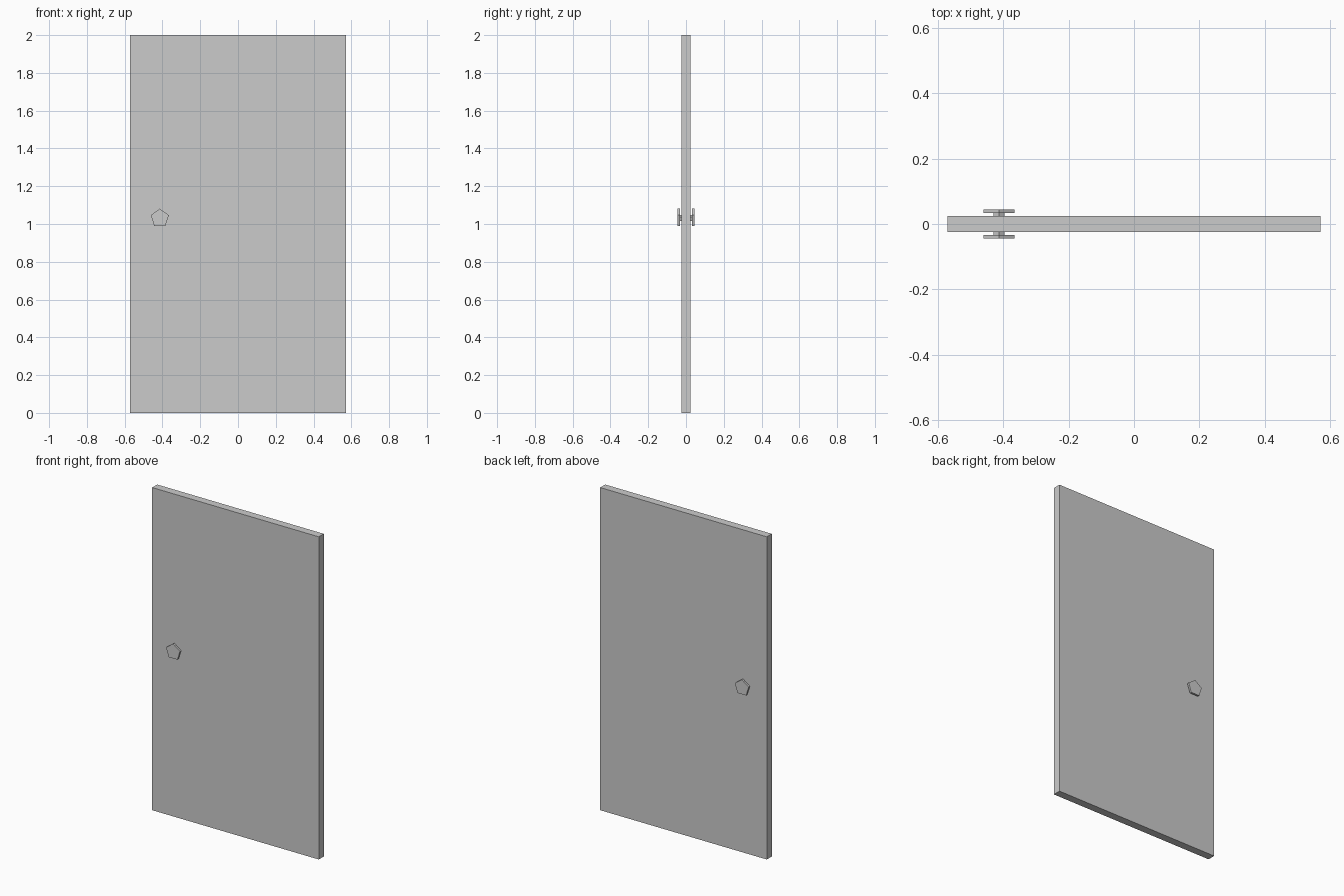
import bpy, bmesh
from math import sin, cos, tau

if "Cube" in bpy.data.objects:
    bpy.data.objects.remove(bpy.data.objects["Cube"])

KNOB_X, KNOB_Z = -0.414, 1.031


def add_object(name, bm, location):
    bmesh.ops.recalc_face_normals(bm, faces=bm.faces)
    mesh = bpy.data.meshes.new(name)
    bm.to_mesh(mesh)
    bm.free()
    obj = bpy.data.objects.new(name, mesh)
    obj.location = location
    bpy.context.collection.objects.link(obj)
    return obj


def pentagon_prism(name, radius, y_inner, y_outer):
    """Five-sided prism along y, point up, mirrored to both door faces."""
    bm = bmesh.new()
    ring = [bm.verts.new((radius * sin(tau * i / 5), -y_inner, radius * cos(tau * i / 5)))
            for i in range(5)]
    cap = bm.faces.new(ring)
    extruded = bmesh.ops.extrude_face_region(bm, geom=[cap], use_keep_orig=True)["geom"]
    verts = [g for g in extruded if isinstance(g, bmesh.types.BMVert)]
    bmesh.ops.translate(bm, verts=verts, vec=(0, y_inner - y_outer, 0))
    obj = add_object(name, bm, (KNOB_X, 0, KNOB_Z))
    mirror = obj.modifiers.new("both_sides", "MIRROR")
    mirror.use_axis = (False, True, False)
    mirror.use_mirror_merge = False
    return obj


# Door panel
bm = bmesh.new()
bmesh.ops.create_cube(bm, size=1)
bmesh.ops.scale(bm, verts=bm.verts, vec=(1.142, 0.049, 2.0))
add_object("door_panel", bm, (0, 0, 1))

# Knob stems and knob plates on both faces
pentagon_prism("knob_stem", 0.0175, 0.0245, 0.033)
pentagon_prism("knob", 0.05, 0.033, 0.045)
